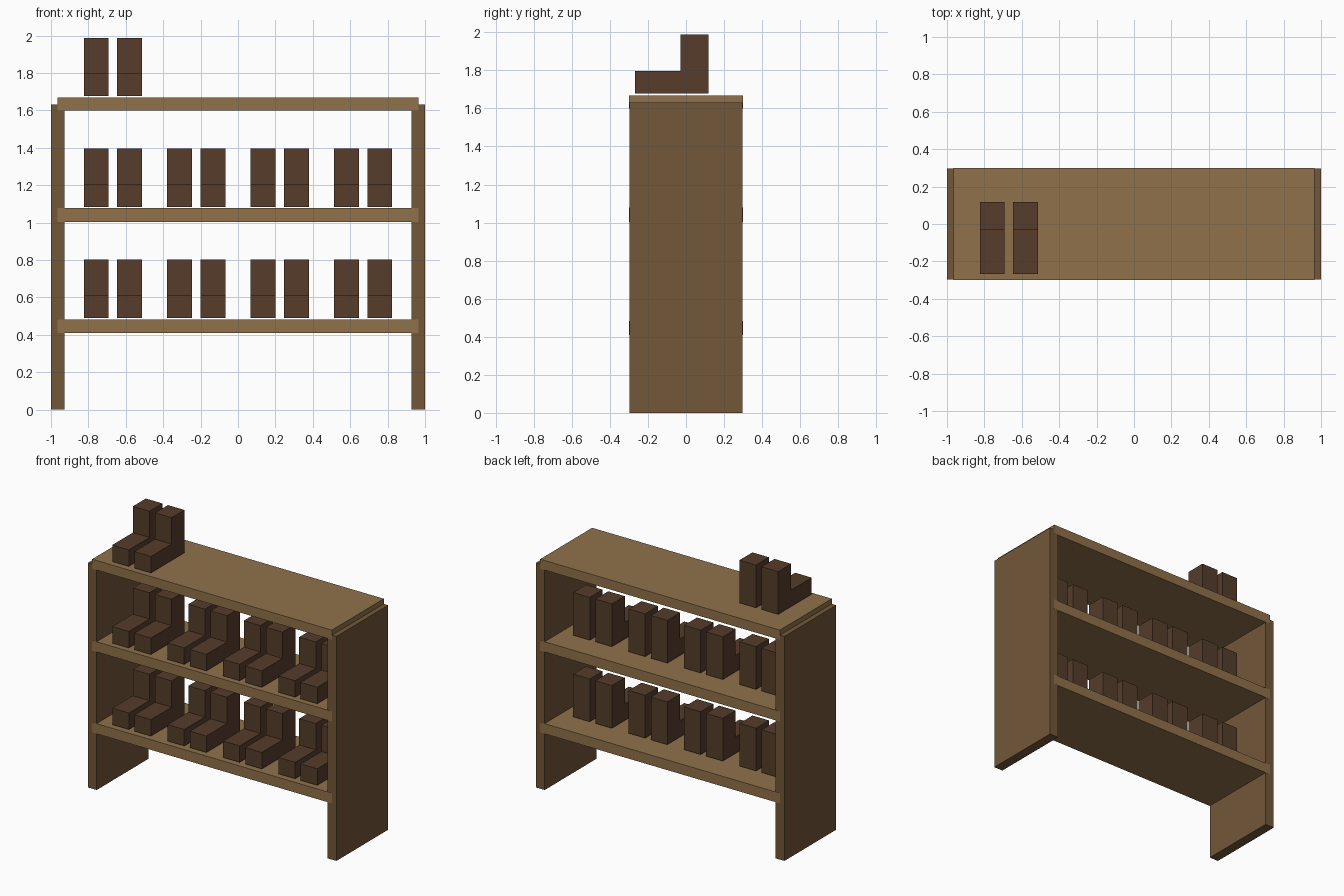
import bpy

if "Cube" in bpy.data.objects:
    bpy.data.objects.remove(bpy.data.objects["Cube"])


def make_material(name, rgb):
    mat = bpy.data.materials.new(name)
    mat.diffuse_color = (*rgb, 1)
    mat.use_nodes = True
    mat.node_tree.nodes["Principled BSDF"].inputs["Base Color"].default_value = mat.diffuse_color
    return mat


light_wood = make_material("light_wood", (0.28, 0.165, 0.068))
dark_wood = make_material("dark_wood", (0.17, 0.095, 0.041))
leather = make_material("leather", (0.092, 0.046, 0.024))


def prism(name, profile, x0, x1, mat):
    """Extrude a counter-clockwise (y, z) profile from x0 to x1."""
    n = len(profile)
    verts = [(x, y, z) for x in (x0, x1) for y, z in profile]
    faces = [tuple(reversed(range(n))), tuple(range(n, 2 * n))]
    faces += [(i, (i + 1) % n, (i + 1) % n + n, i + n) for i in range(n)]
    mesh = bpy.data.meshes.new(name)
    mesh.from_pydata(verts, [], faces)
    mesh.materials.append(mat)
    obj = bpy.data.objects.new(name, mesh)
    bpy.context.collection.objects.link(obj)
    return obj


def board(name, x0, x1, z0, z1, depth, mat):
    d = depth / 2
    return prism(name, [(-d, z0), (d, z0), (d, z1), (-d, z1)], x0, x1, mat)


# Side panels
board("left_panel", -1.0, -0.928, 0, 1.632, 0.595, dark_wood)
board("right_panel", 0.928, 1.0, 0, 1.632, 0.595, dark_wood)

# Shelves, let into the panels
shelf_bottoms = (0.409, 1.004, 1.599)
for name, z in zip(("lower_shelf", "middle_shelf", "top_shelf"), shelf_bottoms):
    board(name, -0.964, 0.964, z, z + 0.074 if z < 1.5 else 1.669, 0.597, light_wood)

# Boots: one L-shaped profile, four pairs per lower shelf, one pair on top
BOOT = [(-0.267, 0), (0.118, 0), (0.118, 0.311), (-0.03, 0.311),
        (-0.03, 0.12), (-0.267, 0.12)]
pair_centres = (-0.669, -0.223, 0.223, 0.669)
for level, base in enumerate((0.491, 1.084, 1.677)):
    for pair, cx in enumerate(pair_centres if level < 2 else pair_centres[:1]):
        for side, dx in (("left", -0.089), ("right", 0.089)):
            x = cx + dx
            prism(f"boot_{level}_{pair}_{side}", [(y, z + base) for y, z in BOOT],
                  x - 0.0665, x + 0.0665, leather)
